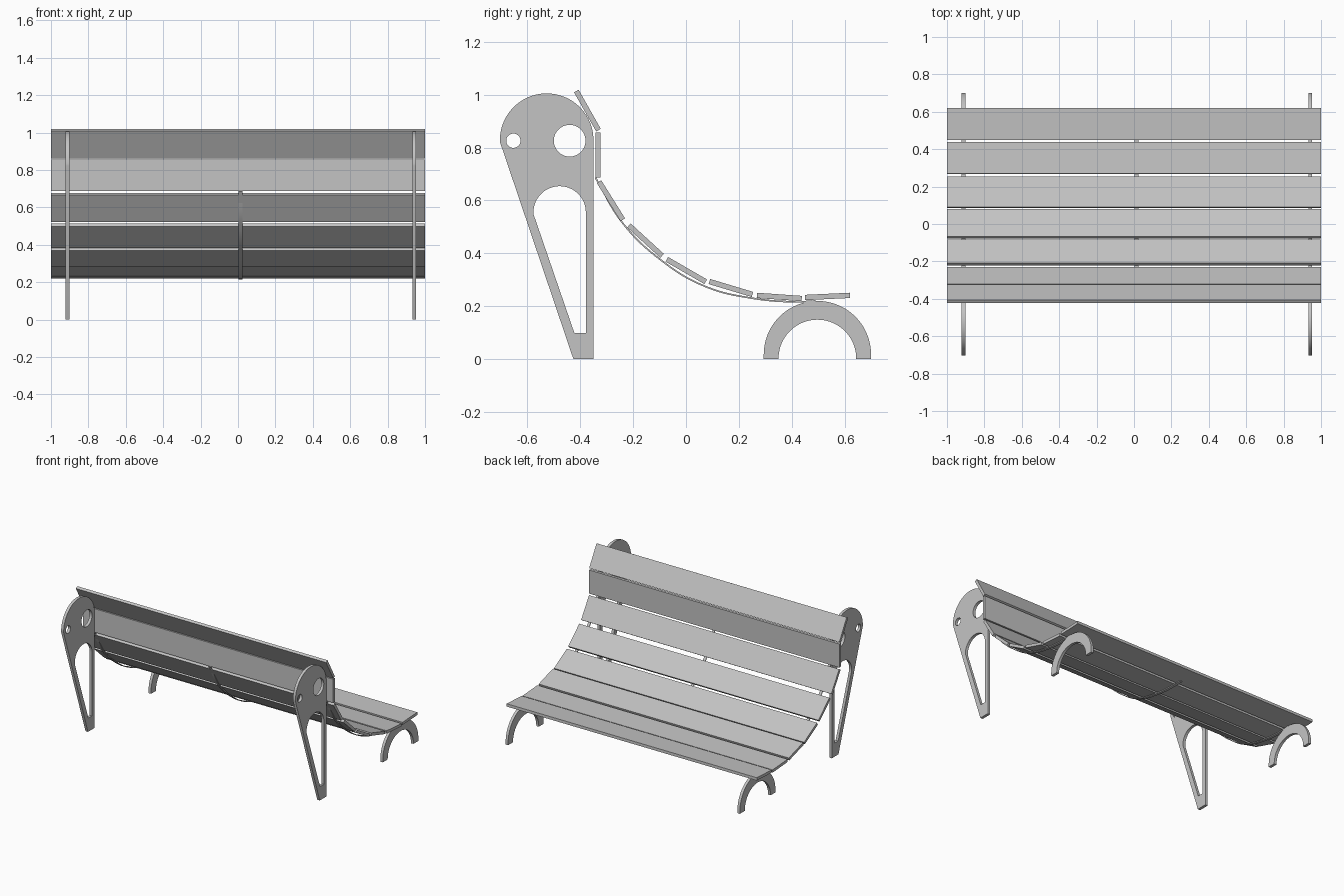
import bpy
from math import radians, sin, cos, pi

cube = bpy.data.objects.get("Cube")
if cube:
    bpy.data.objects.remove(cube, do_unlink=True)

grey = bpy.data.materials.new("light grey")
grey.use_nodes = True
COLOUR = (0.55, 0.55, 0.55, 1)
grey.diffuse_color = COLOUR
grey.node_tree.nodes["Principled BSDF"].inputs["Base Color"].default_value = COLOUR

THICK = 0.02
FRAME_X = {"right": -0.911, "middle": 0.014, "left": 0.942}


def arc(cy, cz, r, start, end, steps=40):
    """Points on an arc in the side (y, z) plane, angles in degrees."""
    angles = [radians(start + (end - start) * i / steps) for i in range(steps + 1)]
    return [(cy + r * cos(a), cz + r * sin(a)) for a in angles]


def side_curve(name, x, fill):
    """Empty flat curve object whose plane is the side view, centred on x."""
    curve = bpy.data.curves.new(name, "CURVE")
    curve.dimensions = "2D"
    curve.fill_mode = fill
    curve.extrude = THICK / 2
    obj = bpy.data.objects.new(name, curve)
    bpy.context.collection.objects.link(obj)
    obj.location.x = x
    obj.rotation_euler = (pi / 2, 0, pi / 2)
    curve.materials.append(grey)
    return obj


def to_mesh(obj):
    bpy.ops.object.select_all(action="DESELECT")
    obj.select_set(True)
    bpy.context.view_layer.objects.active = obj
    bpy.ops.object.convert(target="MESH")
    bpy.ops.object.shade_smooth_by_angle(angle=radians(30))


def plate(name, x, loops):
    """Flat plate cut from an outline followed by its holes."""
    obj = side_curve(name, x, "BOTH")
    for points in loops:
        spline = obj.data.splines.new("POLY")
        spline.points.add(len(points) - 1)
        for p, (y, z) in zip(spline.points, points):
            p.co = (y, z, 0, 1)
        spline.use_cyclic_u = True
    to_mesh(obj)


def rib(name, x, points):
    """Thin bent strip under the slats."""
    obj = side_curve(name, x, "NONE")
    spline = obj.data.splines.new("BEZIER")
    spline.resolution_u = 8
    spline.bezier_points.add(len(points) - 1)
    for p, (y, z) in zip(spline.bezier_points, points):
        p.co = (y, z, 0)
        p.handle_left_type = p.handle_right_type = "AUTO"
    solid = obj.modifiers.new("thickness", "SOLIDIFY")
    solid.thickness = 0.006
    solid.offset = 0
    to_mesh(obj)


# Slats: centre y, centre z and tilt, from the top of the back to the seat edge
slats = [(-0.373, 0.94, -60.5), (-0.333, 0.772, -90), (-0.284, 0.599, -58),
         (-0.153, 0.448, -42.5), (0.001, 0.335, -30), (0.17, 0.269, -16.7),
         (0.353, 0.235, -4), (0.535, 0.237, 2.7)]
for i, (y, z, tilt) in enumerate(slats):
    bpy.ops.mesh.primitive_cube_add(size=1, location=(0, y, z),
                                    rotation=(radians(tilt), 0, 0))
    slat = bpy.context.object
    slat.name = f"slat_{i + 1}"
    slat.scale = (2, 0.17, THICK)
    slat.data.materials.append(grey)

# Back leg: rounded head tapering to a foot, with two round holes and a teardrop
leg = [(-0.426, 0), (-0.35, 0)] + arc(-0.527, 0.828, 0.177, 0, 182)
teardrop = [(-0.422, 0.098), (-0.379, 0.098)] + arc(-0.478, 0.555, 0.099, 0, 184)
back_leg = [leg, teardrop, arc(-0.44, 0.826, 0.06, 0, 351),
            arc(-0.653, 0.826, 0.027, 0, 351)]

# Front leg: half-ring arch
arch = ([(0.7, 0)] + arc(0.497, 0.017, 0.203, 0, 180) + [(0.294, 0), (0.35, 0)]
        + arc(0.497, 0.002, 0.147, 180, 0) + [(0.644, 0)])

for side in ("left", "right"):
    plate(f"{side}_back_leg", FRAME_X[side], back_leg)
    plate(f"{side}_front_leg", FRAME_X[side], [arch])

# Ribs
path = [(-0.343, 0.687), (-0.24, 0.515), (-0.098, 0.377), (0.07, 0.276),
        (0.252, 0.23), (0.435, 0.217), (0.49, 0.221)]
for side, x in FRAME_X.items():
    rib(f"{side}_rib", x, path)
